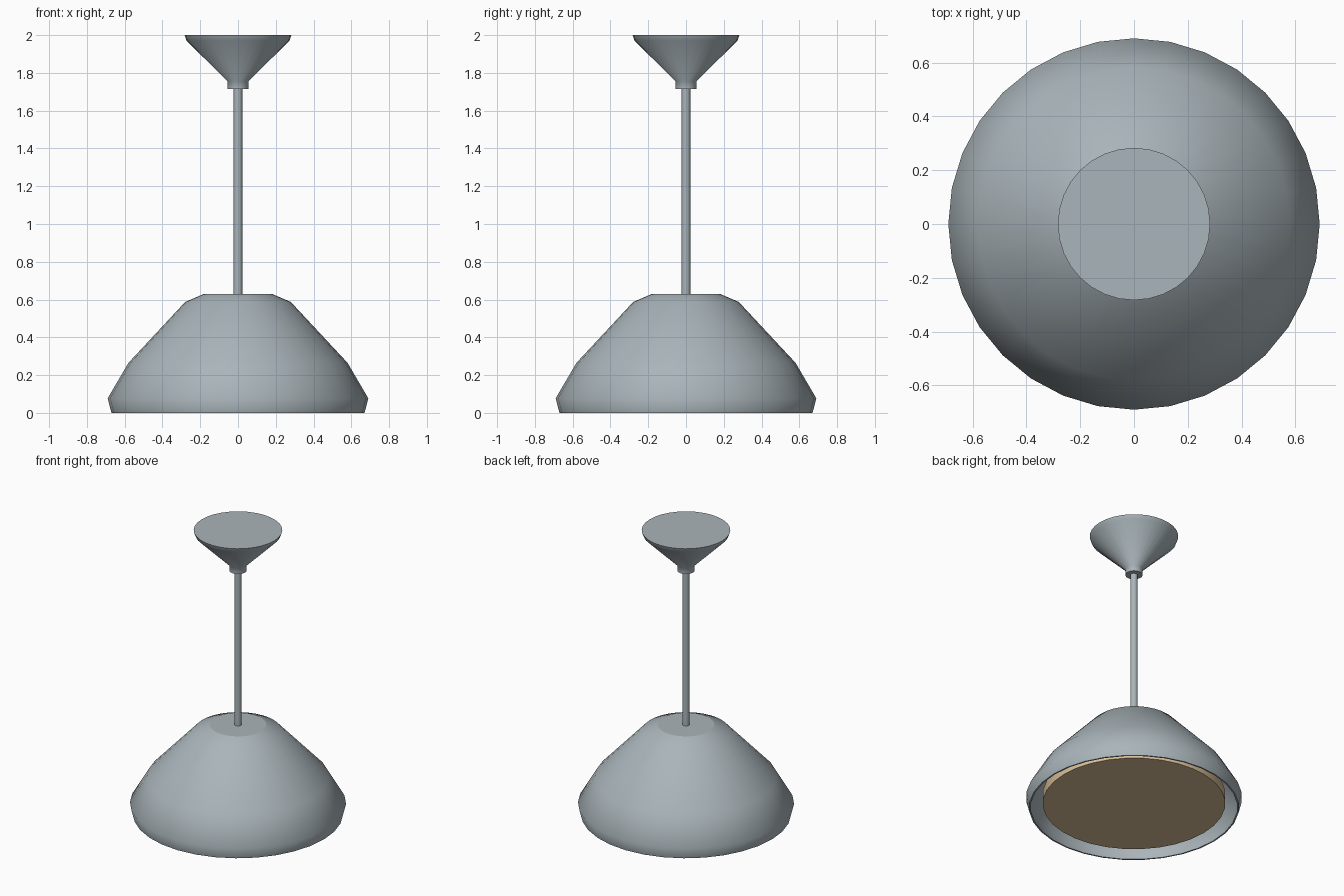
import bpy, bmesh, math

if "Cube" in bpy.data.objects:
    bpy.data.objects.remove(bpy.data.objects["Cube"])

SIDES = 32


def material(name, rgb):
    m = bpy.data.materials.new(name)
    m.diffuse_color = (*rgb, 1.0)
    m.use_nodes = True
    m.node_tree.nodes["Principled BSDF"].inputs["Base Color"].default_value = m.diffuse_color
    return m


grey = material("blue_grey_metal", (0.40, 0.46, 0.49))
cream = material("warm_cream_diffuser", (0.71, 0.53, 0.32))


def lathe(name, profile, mat, sides=SIDES, angle=60):
    """Revolve (radius, z) points around z; the profile runs upward on the outside.
    Profile ends not on the axis stay open unless the profile is closed."""
    bm = bmesh.new()
    rings = []
    for r, z in profile:
        if r == 0:
            rings.append([bm.verts.new((0, 0, z))] * sides)
        else:
            rings.append([bm.verts.new((r * math.cos(math.tau * i / sides),
                                        r * math.sin(math.tau * i / sides), z))
                          for i in range(sides)])
    for a, b in zip(rings, rings[1:]):
        for i in range(sides):
            j = (i + 1) % sides
            quad = list(dict.fromkeys((a[i], a[j], b[j], b[i])))
            bm.faces.new(quad)
    mesh = bpy.data.meshes.new(name)
    bm.to_mesh(mesh)
    bm.free()
    mesh.materials.append(mat)
    obj = bpy.data.objects.new(name, mesh)
    bpy.context.collection.objects.link(obj)
    bpy.ops.object.select_all(action='DESELECT')
    obj.select_set(True)
    bpy.context.view_layer.objects.active = obj
    bpy.ops.object.shade_smooth_by_angle(angle=math.radians(angle))
    return obj


# Shade: inner wall down to the rim, then the outer wall up
lathe("shade", [(0.17, 0.615), (0.275, 0.57), (0.57, 0.255), (0.675, 0.08), (0.66, 0.0),
                (0.67, 0.0), (0.69, 0.077), (0.58, 0.265), (0.28, 0.587), (0.18, 0.63)], grey)

# Flat top of the shade
lathe("shade_top", [(0.18, 0.63), (0, 0.63)], grey)

# Diffuser disc just inside the opening
lathe("diffuser", [(0, 0.03), (0.583, 0.03), (0.583, 0.10), (0, 0.10)], cream)

# Hanging rod
lathe("rod", [(0, 0.625), (0.023, 0.625), (0.023, 1.73), (0, 1.73)], grey, sides=16)

# Ceiling canopy with its small collar
lathe("canopy", [(0, 1.715), (0.055, 1.715), (0.055, 1.755), (0.272, 1.97),
                 (0.283, 2.0), (0, 2.0)], grey)
